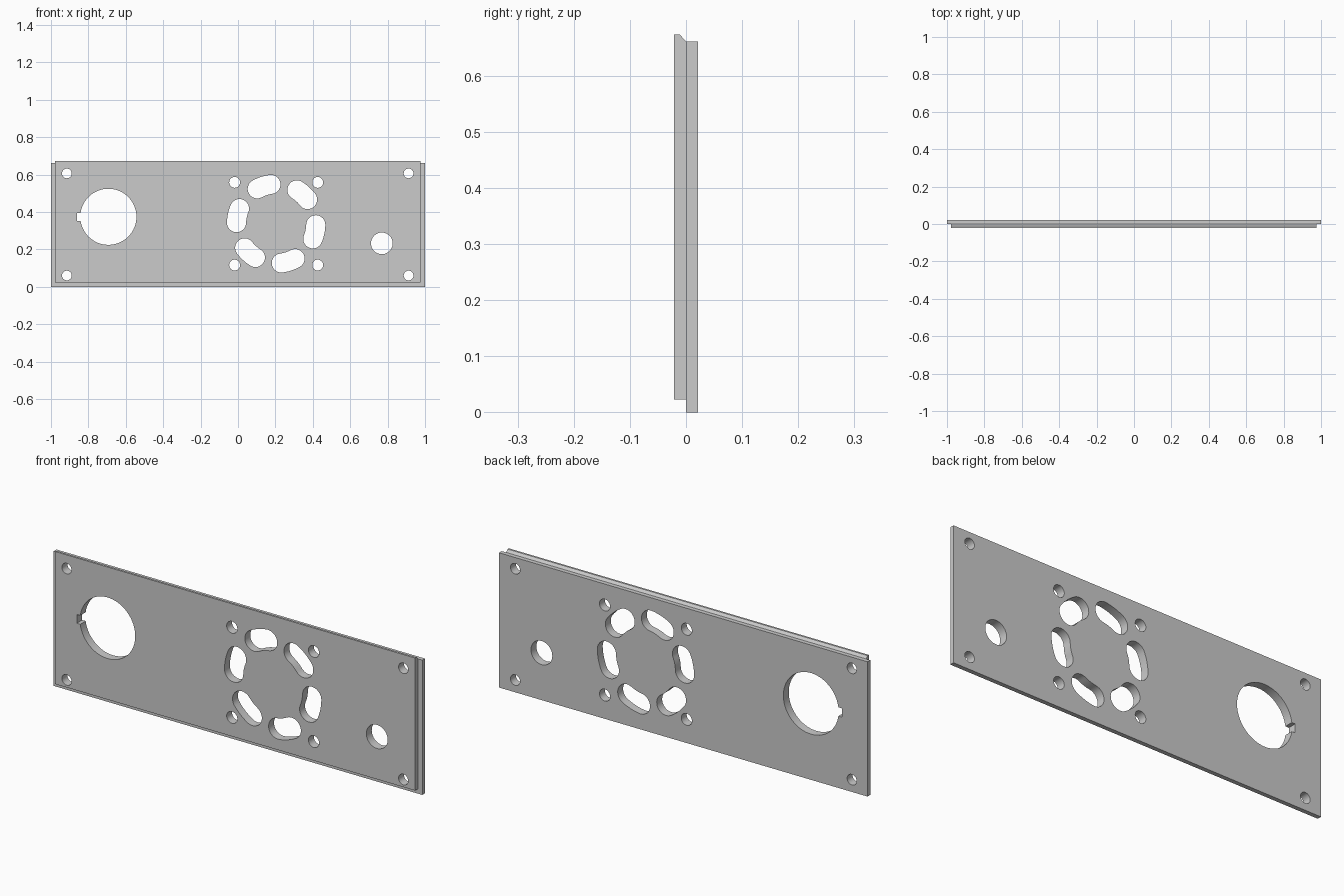
import bpy, bmesh
from math import sin, cos, pi, radians, asin

if "Cube" in bpy.data.objects:
    bpy.data.objects.remove(bpy.data.objects["Cube"])

Y0, Y1 = -0.021, 0.021      # front and back of the plate
TOP, LIP = 0.661, 0.673     # height of back layer and of the raised front lip


def make_object(name, bm):
    bmesh.ops.recalc_face_normals(bm, faces=bm.faces)
    mesh = bpy.data.meshes.new(name)
    bm.to_mesh(mesh)
    bm.free()
    obj = bpy.data.objects.new(name, mesh)
    bpy.context.collection.objects.link(obj)
    return obj


def arc(cx, cz, r, a0, a1, n):
    return [(cx + r * cos(a0 + (a1 - a0) * i / n), cz + r * sin(a0 + (a1 - a0) * i / n))
            for i in range(n + 1)]


def cut_prism(bm, points):
    face = bm.faces.new([bm.verts.new((x, -0.1, z)) for x, z in points])
    ext = bmesh.ops.extrude_face_region(bm, geom=[face])
    moved = [g for g in ext["geom"] if isinstance(g, bmesh.types.BMVert)]
    bmesh.ops.translate(bm, verts=moved, vec=(0, 0.2, 0))


def circle(x, z, r, n=32):
    return arc(x, z, r, 0, 2 * pi, n)[:-1]


def slot(cx, cz, ring, r, mid, half):
    # curved slot following a ring around (cx, cz)
    a, b = mid - half, mid + half
    ea = (cx + ring * cos(a), cz + ring * sin(a))
    eb = (cx + ring * cos(b), cz + ring * sin(b))
    return (arc(cx, cz, ring + r, a, b, 6)[:-1] + arc(*eb, r, b, b + pi, 16)[:-1]
            + arc(cx, cz, ring - r, b, a, 6)[:-1] + arc(*ea, r, a + pi, a + 2 * pi, 16)[:-1])


# Stepped plate: wide back layer, inset front layer with a bevelled top lip
bm = bmesh.new()


def rect(x0, x1, y, z0, z1):
    return [bm.verts.new(p) for p in ((x0, y, z0), (x1, y, z0), (x1, y, z1), (x0, y, z1))]


back = rect(-1, 1, Y1, 0, TOP)
outer = rect(-1, 1, 0, 0, TOP)
inner = rect(-0.978, 0.976, 0, 0.023, TOP)
front = rect(-0.978, 0.976, Y0, 0.023, LIP)
lip = [bm.verts.new((x, -0.011, LIP)) for x in (-0.978, 0.976)]
for f in (
    back, front,
    [back[0], back[1], outer[1], outer[0]],
    [back[1], back[2], outer[2], outer[1]],
    [back[0], outer[0], outer[3], back[3]],
    [back[3], outer[3], inner[3], inner[2], outer[2], back[2]],
    [outer[0], outer[1], inner[1], inner[0]],
    [outer[1], outer[2], inner[2], inner[1]],
    [outer[3], outer[0], inner[0], inner[3]],
    [front[0], front[1], inner[1], inner[0]],
    [front[1], front[2], lip[1], inner[2], inner[1]],
    [front[0], inner[0], inner[3], lip[0], front[3]],
    [front[3], lip[0], lip[1], front[2]],
    [lip[0], inner[3], inner[2], lip[1]],
):
    bm.faces.new(f)
panel = make_object("panel", bm)

# Cutter holding every opening
bm = bmesh.new()
for x in (-0.915, 0.912):                       # corner screw holes
    for z in (0.06, 0.606):
        cut_prism(bm, circle(x, z, 0.026))
FX, FZ = 0.204, 0.337                           # fan centre
for sx in (-1, 1):                              # fan screw holes
    for sz in (-1, 1):
        cut_prism(bm, circle(FX + sx * 0.222, FZ + sz * 0.221, 0.029))
for k in range(6):                              # ring of fan slots
    cut_prism(bm, slot(FX, FZ, 0.212, 0.051, radians(48 + 60 * k), radians(10.5)))
cut_prism(bm, circle(0.769, 0.232, 0.058, 40))  # small round opening
a = asin(0.0215 / 0.15)                         # large opening with key notch
cut_prism(bm, arc(-0.693, 0.374, 0.15, -pi + a, pi - a, 64)
          + [(-0.86, 0.374 + 0.0215), (-0.86, 0.374 - 0.0215)])
cutter = make_object("opening_cutter", bm)
cutter.hide_render = True

# Cut the openings, then shade
mod = panel.modifiers.new("openings", "BOOLEAN")
mod.operation, mod.solver, mod.object = "DIFFERENCE", "EXACT", cutter
bpy.context.view_layer.objects.active = panel
panel.select_set(True)
bpy.ops.object.modifier_apply(modifier=mod.name)
bpy.data.objects.remove(cutter)
bpy.ops.object.shade_smooth_by_angle(angle=radians(30))
